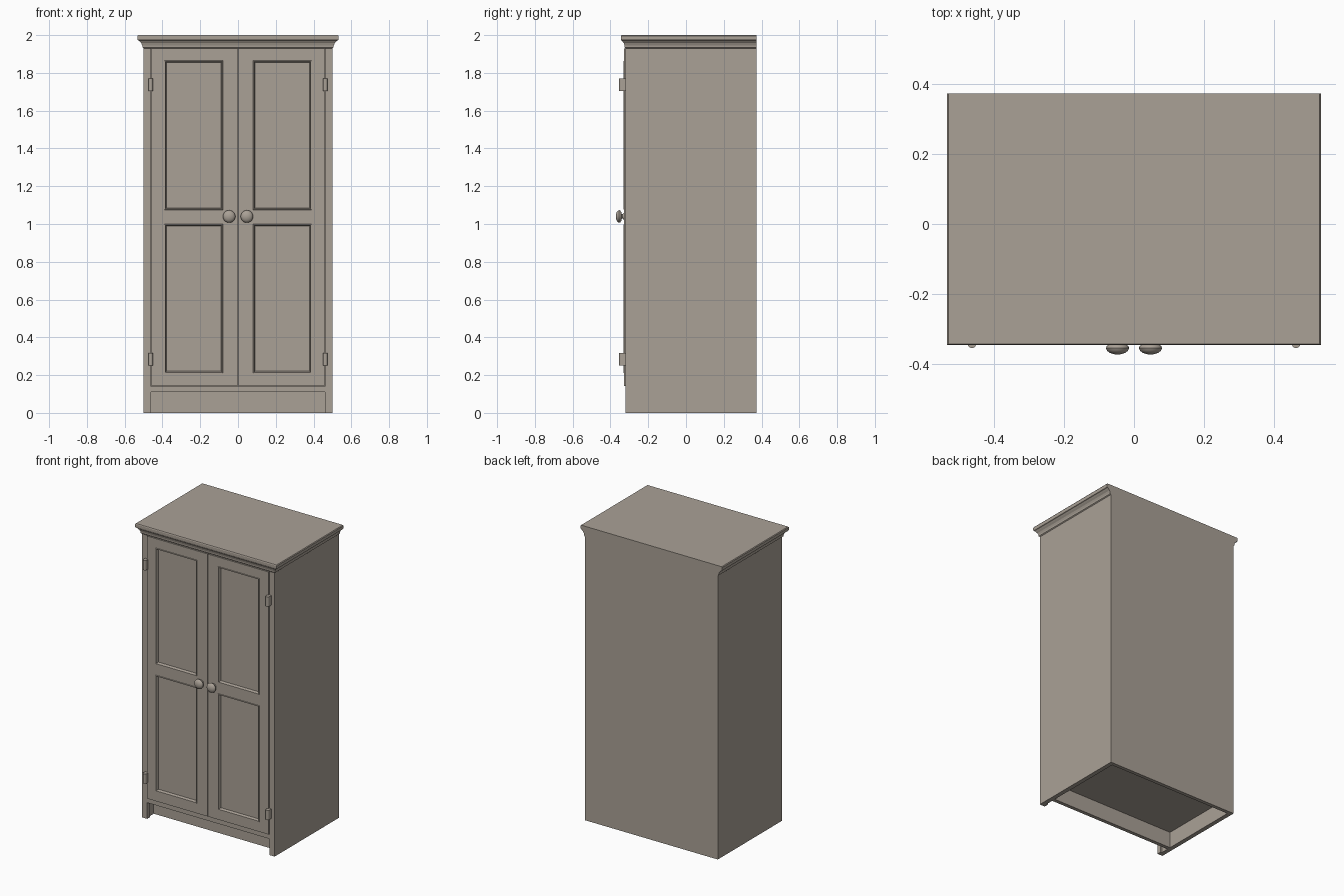
import bpy, bmesh, math
from mathutils import Matrix

cube = bpy.data.objects.get("Cube")
if cube:
    bpy.data.objects.remove(cube, do_unlink=True)

paint = bpy.data.materials.new("warm_grey_paint")
paint.use_nodes = True
COLOUR = (0.40, 0.355, 0.305, 1)
paint.diffuse_color = COLOUR
paint.node_tree.nodes["Principled BSDF"].inputs["Base Color"].default_value = COLOUR


def finish(name, bm, smooth=False):
    bmesh.ops.recalc_face_normals(bm, faces=bm.faces)
    mesh = bpy.data.meshes.new(name)
    bm.to_mesh(mesh)
    bm.free()
    mesh.materials.append(paint)
    obj = bpy.data.objects.new(name, mesh)
    bpy.context.collection.objects.link(obj)
    if smooth:
        bpy.ops.object.select_all(action="DESELECT")
        obj.select_set(True)
        bpy.context.view_layer.objects.active = obj
        bpy.ops.object.shade_smooth_by_angle(angle=math.radians(40))


def box(name, x, y, z):
    """Box from three (low, high) ranges."""
    bm = bmesh.new()
    size = [high - low for low, high in (x, y, z)]
    mid = [(low + high) / 2 for low, high in (x, y, z)]
    bmesh.ops.create_cube(bm, size=1, matrix=Matrix.Translation(mid) @ Matrix.Diagonal((*size, 1)))
    finish(name, bm)


def side_range(s, a, b):
    return tuple(sorted((s * a, s * b)))


W, FRONT, BACK, TOP = 0.5, -0.32, 0.372, 1.95
DOOR_Y, TOE_Y = -0.327, -0.235

# Carcass
for s, label in ((1, "left"), (-1, "right")):
    box(label + "_side_panel", side_range(s, W - 0.03, W), (FRONT, BACK), (0, TOP))
    box(label + "_front_stile", side_range(s, 0.46, W - 0.03), (FRONT, FRONT + 0.03), (0, TOP))
box("back_panel", (-W + 0.03, W - 0.03), (BACK - 0.025, BACK), (0, TOP))
box("floor_panel", (-W + 0.03, W - 0.03), (FRONT + 0.03, BACK - 0.025), (0.11, 0.135))
box("bottom_rail", (-0.46, 0.46), (FRONT, FRONT + 0.03), (0.11, 0.139))
box("top_rail", (-0.46, 0.46), (FRONT, FRONT + 0.03), (1.931, TOP))
box("toe_board", (-W + 0.03, W - 0.03), (TOE_Y, TOE_Y + 0.025), (0, 0.11))


# Cornice: outline swept outwards on the front and sides, flush at the back
def cornice():
    bm = bmesh.new()
    profile = [(0.0, 1.93), (0.006, 1.935), (0.007, 1.945), (0.012, 1.957), (0.021, 1.966),
               (0.024, 1.97), (0.031, 1.973), (0.033, 1.979), (0.033, 1.995), (0.029, 2.0)]
    rings = []
    for out, z in profile:
        x, y = W + out, FRONT - out * 0.76
        rings.append([bm.verts.new(p) for p in ((-x, y, z), (x, y, z), (x, BACK, z), (-x, BACK, z))])
    for low, high in zip(rings, rings[1:]):
        for i in range(4):
            j = (i + 1) % 4
            bm.faces.new((low[i], low[j], high[j], high[i]))
    bm.faces.new(rings[-1])
    # The underside stays open over the carcass
    finish("cornice", bm)


cornice()


# Doors: a grid of stiles and rails with moulded, sunken panels
def door(name, s):
    bm = bmesh.new()
    xs = sorted(s * x for x in (0.002, 0.08, 0.39, 0.457))
    zs = (0.142, 0.21, 1.0, 1.075, 1.865, 1.928)
    grid = [[bm.verts.new((x, DOOR_Y, z)) for x in xs] for z in zs]
    panels = []
    for r in range(len(zs) - 1):
        for c in range(len(xs) - 1):
            f = bm.faces.new((grid[r][c], grid[r][c + 1], grid[r + 1][c + 1], grid[r + 1][c]))
            if c == 1 and r in (1, 3):
                panels.append(f)
    bm.normal_update()
    for thickness, depth in ((0.003, 0.004), (0.004, 0.0), (0.008, -0.018)):
        bmesh.ops.inset_individual(bm, faces=panels, thickness=thickness, depth=depth)
    # Door edges turned back into the frame
    rim = [e for e in bm.edges if e.is_boundary]
    new = bmesh.ops.extrude_edge_only(bm, edges=rim)["geom"]
    bmesh.ops.translate(bm, vec=(0, 0.028, 0), verts=[v for v in new if isinstance(v, bmesh.types.BMVert)])
    bmesh.ops.holes_fill(bm, edges=[e for e in bm.edges if e.is_boundary], sides=0)
    finish(name, bm)


# Knobs: a lathed profile of (radius, distance out from the door)
def knob(name, x):
    bm = bmesh.new()
    profile = [(0.018, 0), (0.017, 0.004), (0.012, 0.008), (0.012, 0.013), (0.024, 0.016),
               (0.031, 0.021), (0.033, 0.027), (0.030, 0.034), (0.022, 0.040), (0.011, 0.044), (0, 0.045)]
    verts = [bm.verts.new((x + r, DOOR_Y - d, 1.04)) for r, d in profile]
    edges = [bm.edges.new(pair) for pair in zip(verts, verts[1:])]
    bmesh.ops.spin(bm, geom=verts + edges, cent=(x, 0, 1.04), axis=(0, 1, 0),
                   angle=math.tau, steps=28, use_duplicate=False)
    bmesh.ops.remove_doubles(bm, verts=bm.verts, dist=0.0001)
    finish(name, bm, smooth=True)


# Hinges: a rounded knuckle on a short leaf
def hinge(name, x, z):
    bm = bmesh.new()
    bmesh.ops.create_cone(bm, cap_ends=True, segments=16, radius1=0.0125, radius2=0.0125,
                          depth=0.066, matrix=Matrix.Translation((x, -0.341, z)))
    leaf = Matrix.Translation((x, -0.328, z)) @ Matrix.Diagonal((0.025, 0.026, 0.066, 1))
    bmesh.ops.create_cube(bm, size=1, matrix=leaf)
    finish(name, bm, smooth=True)


for s, label in ((1, "left"), (-1, "right")):
    door(label + "_door", s)
    knob(label + "_knob", s * 0.047)
    for z, level in ((0.285, "lower"), (1.737, "upper")):
        hinge(f"{label}_{level}_hinge", s * 0.462, z)
